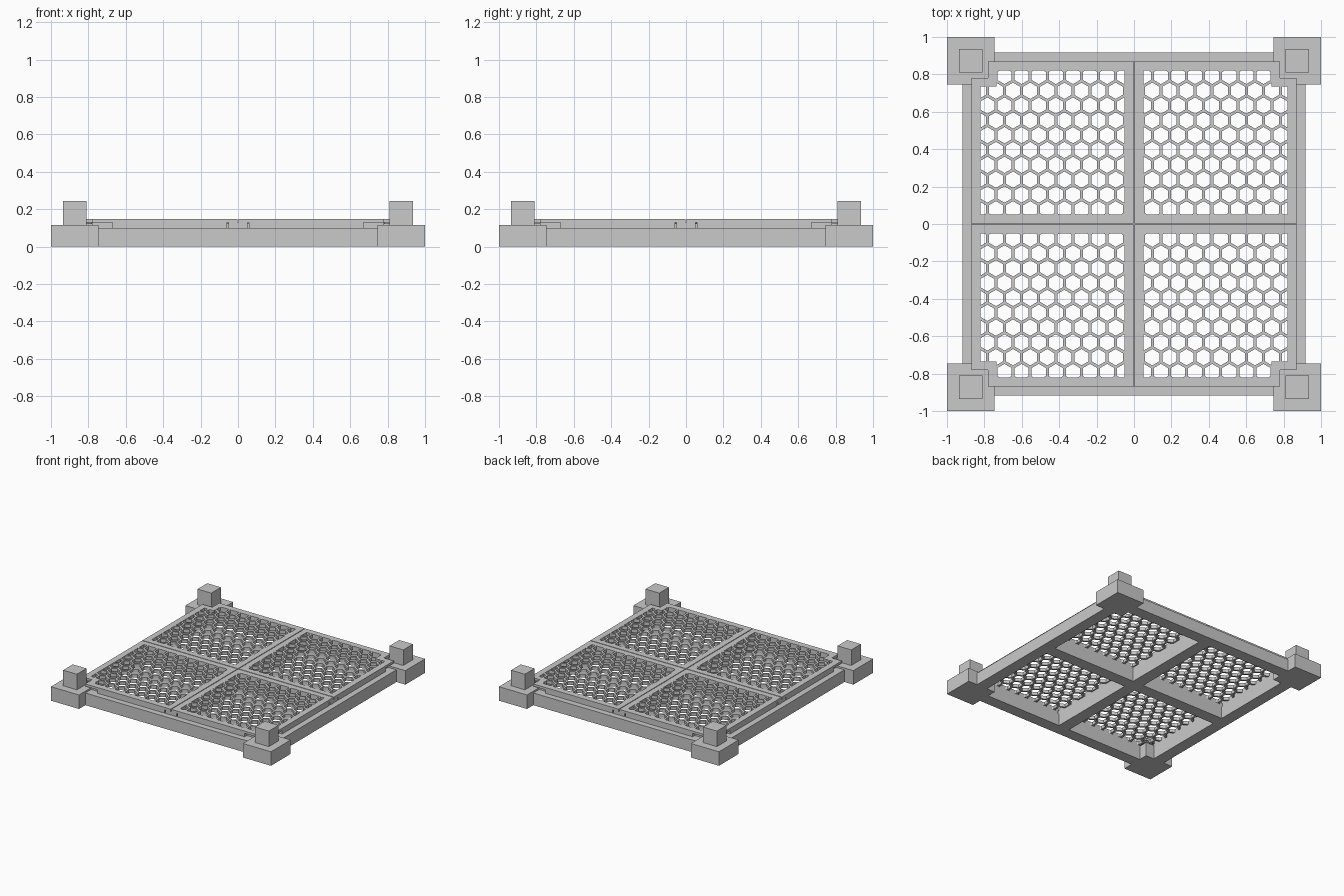
import bpy, bmesh, math

cube = bpy.data.objects.get("Cube")
if cube:
    bpy.data.objects.remove(cube, do_unlink=True)

grey = bpy.data.materials.new("plain grey")
grey.use_nodes = True
grey.diffuse_color = (0.59, 0.59, 0.59, 1)
grey.node_tree.nodes["Principled BSDF"].inputs["Base Color"].default_value = (0.59, 0.59, 0.59, 1)


def make(name, bm, mirror=True):
    """Turn a bmesh into an object, mirrored to all four quarters."""
    bmesh.ops.recalc_face_normals(bm, faces=bm.faces[:])
    mesh = bpy.data.meshes.new(name)
    bm.to_mesh(mesh)
    bm.free()
    mesh.materials.append(grey)
    obj = bpy.data.objects.new(name, mesh)
    bpy.context.collection.objects.link(obj)
    if mirror:
        add_mirror(obj)
    return obj


def add_mirror(obj):
    mod = obj.modifiers.new("quarters", 'MIRROR')
    mod.use_axis = (True, True, False)
    mod.merge_threshold = 0.0001


def prism(bm, points, z0, z1):
    low = [bm.verts.new((x, y, z0)) for x, y in points]
    high = [bm.verts.new((x, y, z1)) for x, y in points]
    bm.faces.new(low[::-1])
    bm.faces.new(high)
    for i in range(len(points)):
        j = (i + 1) % len(points)
        bm.faces.new((low[i], low[j], high[j], high[i]))


def box(bm, x0, x1, y0, y1, z0, z1):
    prism(bm, [(x0, y0), (x1, y0), (x1, y1), (x0, y1)], z0, z1)


def ring(bm, outer, inner, z0, z1):
    """Flat frame between two outlines; sides lying on the mirror planes stay open."""
    loops = [[bm.verts.new((x, y, z)) for x, y in pts]
             for pts in (outer, inner) for z in (z0, z1)]
    out_low, out_high, in_low, in_high = loops
    for i in range(len(outer)):
        j = (i + 1) % len(outer)
        bm.faces.new((out_high[i], out_high[j], in_high[j], in_high[i]))
        bm.faces.new((out_low[i], out_low[j], in_low[j], in_low[i]))
        bm.faces.new((in_low[i], in_low[j], in_high[j], in_high[i]))
        if any(outer[i][k] == 0 and outer[j][k] == 0 for k in (0, 1)):
            continue
        bm.faces.new((out_low[i], out_low[j], out_high[j], out_high[i]))


def outline(start, end, notch):
    """Square outline with its far corner cut back to the notch."""
    return [(start, start), (end, start), (end, notch),
            (notch, notch), (notch, end), (start, end)]


BAR, OPEN, RIM, BASE = 0.05, 0.82, 0.87, 0.918
LEDGE, SEAT, TOP = 0.10, 0.128, 0.147

# Lower frame with its cross bars
bm = bmesh.new()
base_outline = outline(0, BASE, 0.8)
base_outline[3] = (BASE, BASE)
ring(bm, base_outline, outline(BAR, OPEN, 0.745), 0, LEDGE)
make("lower_frame", bm)

# Raised cross that the panels rest on
bm = bmesh.new()
box(bm, -BAR, BAR, -RIM, RIM, LEDGE, SEAT)
for side in (-1, 1):
    box(bm, min(side * BAR, side * RIM), max(side * BAR, side * RIM), -BAR, BAR, LEDGE, SEAT)
make("raised_cross", bm, mirror=False)

# Corner feet and posts
bm = bmesh.new()
box(bm, 0.745, 1, 0.745, 1, 0, 0.115)
make("corner_block", bm)
bm = bmesh.new()
box(bm, 0.81, 0.935, 0.81, 0.935, 0.115, 0.243)
make("corner_post", bm)

# Recessed ledges beside each corner
bm = bmesh.new()
box(bm, OPEN, 0.842, 0.67, 0.78, LEDGE, SEAT)
box(bm, 0.67, 0.78, OPEN, 0.842, LEDGE, SEAT)
make("corner_ledge", bm)

# Panel rims with a narrow seam between neighbours
bm = bmesh.new()
ring(bm, outline(0.003, RIM, 0.78), outline(BAR, OPEN, 0.735), SEAT, TOP)
make("panel_rim", bm)
bm = bmesh.new()
box(bm, OPEN, RIM, 0.058, 0.67, LEDGE, SEAT)
box(bm, 0.058, 0.67, OPEN, RIM, LEDGE, SEAT)
make("panel_skirt", bm)

# Honeycomb mesh: a thin plate pierced by rows of hexagons
PITCH, WALL, ROWS = 0.0915, 0.016, 10
row_step = PITCH * math.sqrt(3) / 2
radius = (PITCH - WALL) / math.sqrt(3)
top_row = (BAR + OPEN + (ROWS - 1) * row_step) / 2
bm = bmesh.new()
box(bm, BAR, OPEN, BAR, OPEN, 0.12, TOP - 0.001)
plate = make("honeycomb_mesh", bm, mirror=False)

bm = bmesh.new()
for row in range(ROWS):
    cy = top_row - row * row_step
    for col in range(-1, 10):
        cx = 0.784 - (col + 0.5 * (row % 2)) * PITCH
        prism(bm, [(cx + radius * math.sin(a * math.pi / 3),
                    cy + radius * math.cos(a * math.pi / 3)) for a in range(6)], 0.08, 0.2)
cutter = make("hexagon_cutter", bm, mirror=False)
cutter.hide_render = True

cut = plate.modifiers.new("holes", 'BOOLEAN')
cut.operation = 'DIFFERENCE'
cut.solver = 'EXACT'
cut.object = cutter
bpy.context.view_layer.objects.active = plate
bpy.ops.object.modifier_apply(modifier=cut.name)
bpy.data.objects.remove(cutter, do_unlink=True)
add_mirror(plate)
